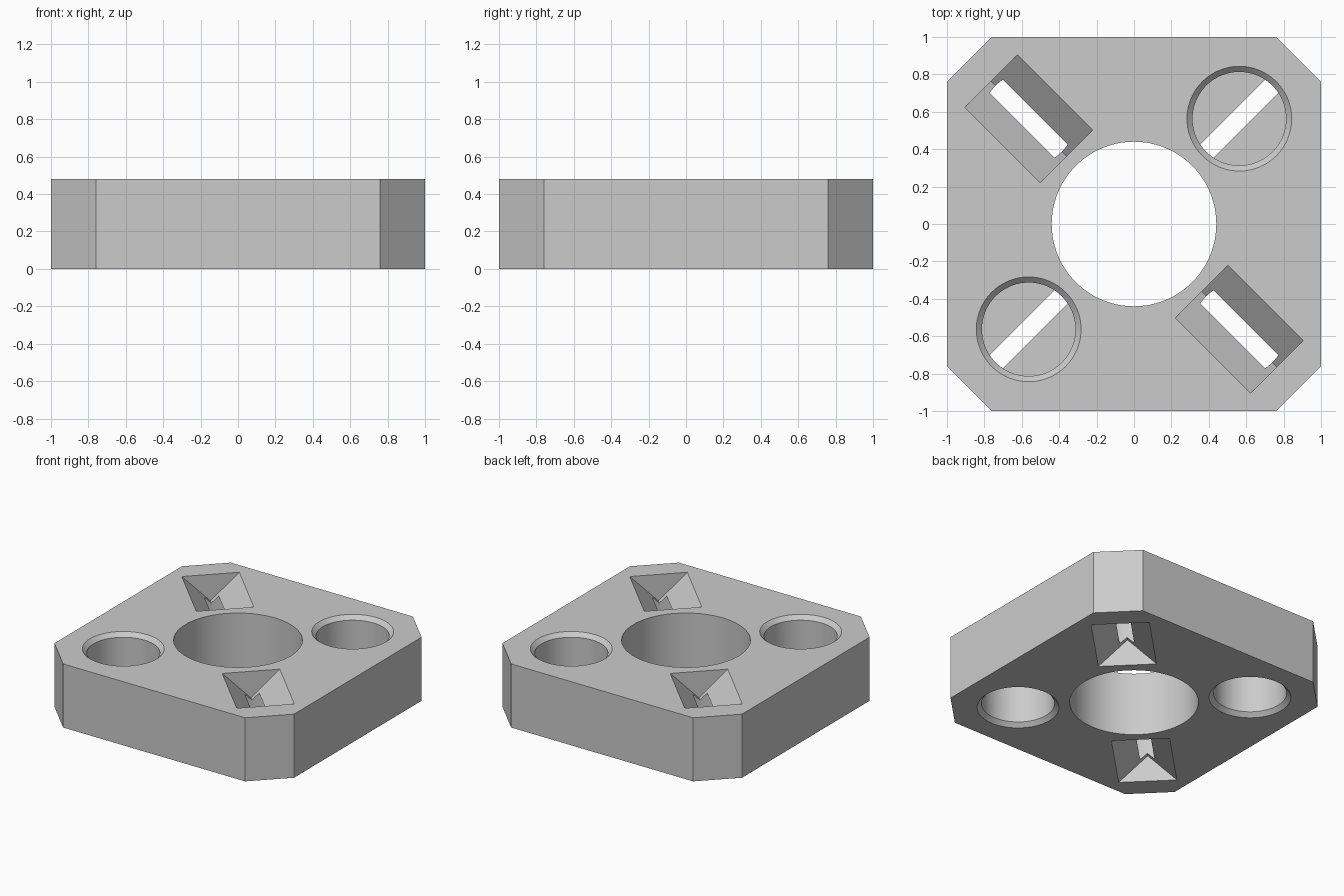
import bpy, bmesh, math
from mathutils import Matrix, Vector

if "Cube" in bpy.data.objects:
    bpy.data.objects.remove(bpy.data.objects["Cube"], do_unlink=True)

HEIGHT = 0.48
CORNER = 0.76      # where the clipped corners begin
OFFSET = 0.563     # pocket centres in x and y
POCKET_R, RIM_R = 0.25, 0.28
POCKET_DEPTH = 0.33
GROOVE_HALF, GROOVE_LEN = 0.2, 0.57
OVER = 0.05        # cutter overshoot outside the block

grey = bpy.data.materials.new("plain grey")
grey.use_nodes = True
color = (0.6, 0.6, 0.6, 1)
grey.diffuse_color = color
grey.node_tree.nodes["Principled BSDF"].inputs["Base Color"].default_value = color


def make_object(name, bm):
    bmesh.ops.recalc_face_normals(bm, faces=bm.faces[:])
    mesh = bpy.data.meshes.new(name)
    bm.to_mesh(mesh)
    bm.free()
    mesh.materials.append(grey)
    obj = bpy.data.objects.new(name, mesh)
    bpy.context.collection.objects.link(obj)
    return obj


def prism(name, outline, direction):
    """Extrude a closed outline of 3D points along a direction."""
    bm = bmesh.new()
    face = bm.faces.new([bm.verts.new(p) for p in outline])
    extruded = bmesh.ops.extrude_face_region(bm, geom=[face])["geom"]
    moved = [g for g in extruded if isinstance(g, bmesh.types.BMVert)]
    bmesh.ops.translate(bm, verts=moved, vec=direction)
    return make_object(name, bm)


def turned(name, profile, steps=96):
    """Solid of revolution from stacked (radius, z) rings."""
    bm = bmesh.new()
    rings = [[bm.verts.new((r * math.cos(math.tau * i / steps),
                            r * math.sin(math.tau * i / steps), z))
              for i in range(steps)] for r, z in profile]
    for low, high in zip(rings, rings[1:]):
        for i in range(steps):
            j = (i + 1) % steps
            bm.faces.new((low[i], low[j], high[j], high[i]))
    bm.faces.new(rings[0])
    bm.faces.new(rings[-1])
    return make_object(name, bm)


# Square block with clipped corners
outline = []
for sx, sy in ((1, 1), (-1, 1), (-1, -1), (1, -1)):
    pair = [(sx, sy * CORNER, 0), (sx * CORNER, sy, 0)]
    outline += pair if sx * sy > 0 else pair[::-1]
block = prism("clipped_corner_block", outline, (0, 0, HEIGHT))

# Central through hole
cutters = [turned("centre_hole_cutter", [(0.44, -OVER), (0.44, HEIGHT + OVER)])]

# Each corner has a round pocket on one side and a V groove on the other
chamfer = RIM_R - POCKET_R
pocket_profile = [(POCKET_R, -POCKET_DEPTH), (POCKET_R, -chamfer),
                  (RIM_R, 0), (RIM_R, OVER)]
half = GROOVE_LEN / 2
groove_profile = [(-half, 0, -GROOVE_HALF), (-half, GROOVE_HALF, 0),
                  (-half, GROOVE_HALF, OVER), (-half, -GROOVE_HALF, OVER),
                  (-half, -GROOVE_HALF, 0)]
for k in range(4):
    angle = math.pi / 4 + k * math.pi / 2
    centre = Vector((math.copysign(OFFSET, math.cos(angle)),
                     math.copysign(OFFSET, math.sin(angle)), 0))
    spin = Matrix.Rotation(angle, 4, 'Z')
    top = Matrix.Translation(centre + Vector((0, 0, HEIGHT))) @ spin
    bottom = Matrix.Translation(centre) @ spin @ Matrix.Rotation(math.pi, 4, 'X')
    pocket = turned("round_pocket_cutter", pocket_profile)
    groove = prism("v_groove_cutter", groove_profile, (GROOVE_LEN, 0, 0))
    pocket_up = k % 2 == 0
    pocket.matrix_world = top if pocket_up else bottom
    groove.matrix_world = bottom if pocket_up else top
    cutters += [pocket, groove]

for cutter in cutters:
    cutter.hide_render = True
    cut = block.modifiers.new(cutter.name, 'BOOLEAN')
    cut.operation = 'DIFFERENCE'
    cut.solver = 'EXACT'
    cut.object = cutter

# Bake the cuts and drop the cutters
bpy.context.view_layer.update()
graph = bpy.context.evaluated_depsgraph_get()
cut_mesh = bpy.data.meshes.new_from_object(block.evaluated_get(graph))
block.modifiers.clear()
block.data = cut_mesh
cut_mesh.materials.clear()
cut_mesh.materials.append(grey)
for poly in cut_mesh.polygons:
    poly.material_index = 0
for cutter in cutters:
    bpy.data.objects.remove(cutter, do_unlink=True)

# Smooth hole walls, sharp edges elsewhere
bpy.ops.object.select_all(action='DESELECT')
block.select_set(True)
bpy.context.view_layer.objects.active = block
bpy.ops.object.shade_smooth_by_angle(angle=math.radians(30))
